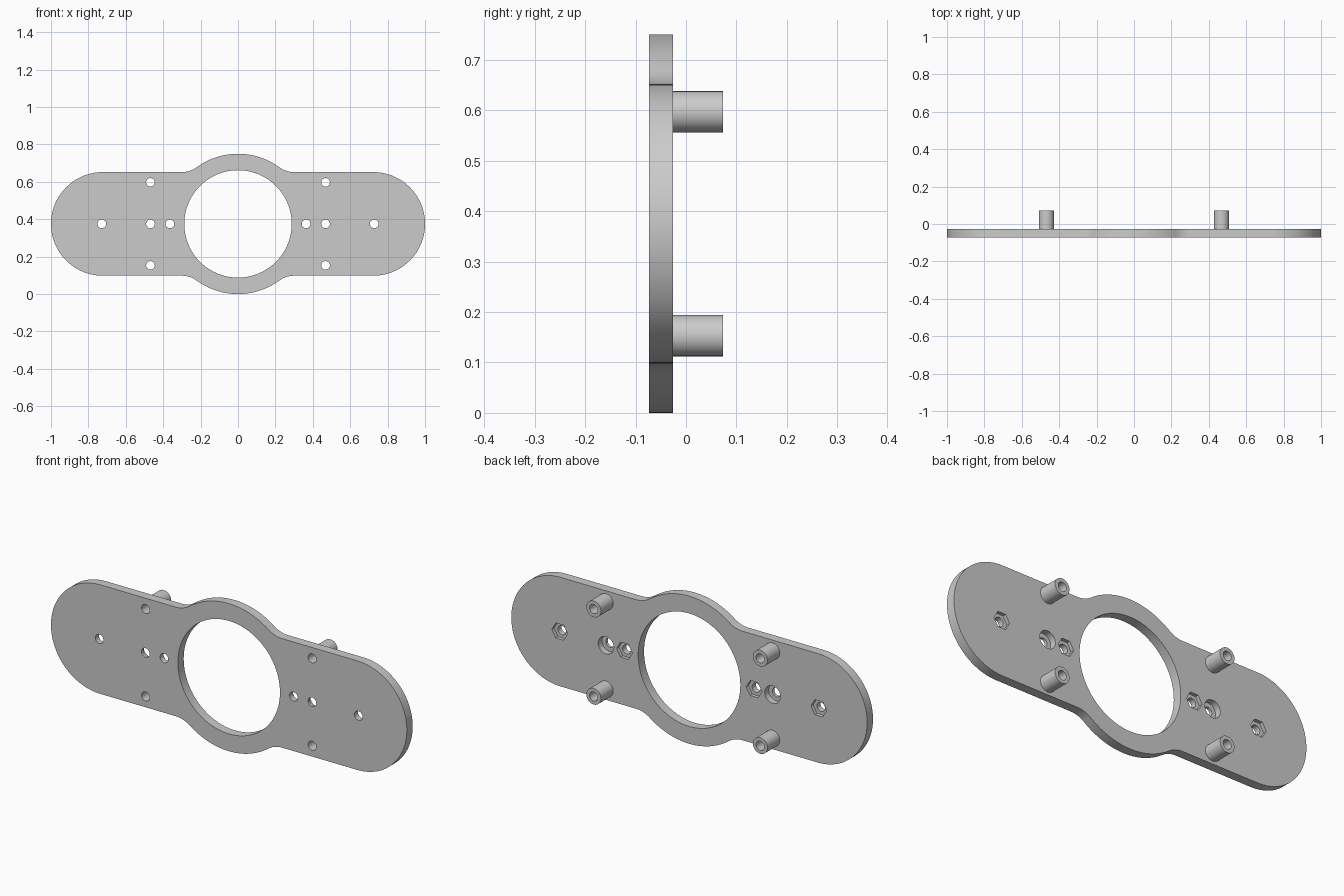
import bpy, bmesh
from math import sin, cos, pi, sqrt, atan2
from mathutils import Matrix

cube = bpy.data.objects.get("Cube")
if cube:
    bpy.data.objects.remove(cube, do_unlink=True)

MID_Z = 0.375                  # height of the long axis
FRONT, BACK, TIP = -0.073, -0.026, 0.073
HALF, RING, BORE = 0.277, 0.375, 0.287
FILLET, HOLE = 0.13, 0.023
POST_X, POST_Z = 0.468, 0.222
NUT_X = (0.364, 0.728)

grey = bpy.data.materials.new("Grey")
grey.use_nodes = True
grey.diffuse_color = (0.6, 0.6, 0.6, 1)
grey.node_tree.nodes["Principled BSDF"].inputs["Base Color"].default_value = (0.6, 0.6, 0.6, 1)


def add_prism(bm, points, y0, y1):
    """Extrude an outline in the xz plane from y0 to y1."""
    face = bm.faces.new([bm.verts.new((x, y0, z + MID_Z)) for x, z in points])
    grown = bmesh.ops.extrude_face_region(bm, geom=[face])["geom"]
    moved = [v for v in grown if isinstance(v, bmesh.types.BMVert)]
    bmesh.ops.translate(bm, vec=(0, y1 - y0, 0), verts=moved)


def arc(cx, cz, r, a0, a1, n):
    return [(cx + r * cos(a0 + (a1 - a0) * i / n), cz + r * sin(a0 + (a1 - a0) * i / n))
            for i in range(n + 1)]


def circle(cx, cz, r, n=32):
    return arc(cx, cz, r, 0, 2 * pi, n)[:-1]


def make_object(name, bm):
    bmesh.ops.recalc_face_normals(bm, faces=bm.faces)
    mesh = bpy.data.meshes.new(name)
    bm.to_mesh(mesh)
    bm.free()
    mesh.materials.append(grey)
    obj = bpy.data.objects.new(name, mesh)
    bpy.context.collection.objects.link(obj)
    return obj


def select(obj):
    bpy.ops.object.select_all(action="DESELECT")
    obj.select_set(True)
    bpy.context.view_layer.objects.active = obj


def smooth(obj):
    select(obj)
    bpy.ops.object.shade_smooth_by_angle(angle=pi / 6)


def cut(target, name, prisms):
    """Subtract a set of separate prisms from the target."""
    bm = bmesh.new()
    for points, y0, y1 in prisms:
        add_prism(bm, points, y0, y1)
    cutter = make_object(name, bm)
    cutter.hide_render = True
    mod = target.modifiers.new(name, "BOOLEAN")
    mod.operation, mod.solver, mod.object = "DIFFERENCE", "EXACT", cutter
    select(target)
    bpy.ops.object.modifier_apply(modifier=mod.name)
    bpy.data.objects.remove(cutter, do_unlink=True)


# Plate outline: quarter of the rounded bar, fillet and ring, then mirrored
fx, fz = sqrt((RING + FILLET) ** 2 - (HALF + FILLET) ** 2), HALF + FILLET
join = atan2(fz, fx)
quarter = arc(1 - HALF, 0, HALF, 0, pi / 2, 24)
quarter += arc(fx, fz, FILLET, -pi / 2, join - pi, 10)
quarter += arc(0, 0, RING, join, pi / 2, 14)[1:]
upper = quarter + [(-x, z) for x, z in reversed(quarter[:-1])]
outline = upper + [(x, -z) for x, z in reversed(upper[1:-1])]

bm = bmesh.new()
add_prism(bm, outline, FRONT, BACK)
plate = make_object("mounting_plate", bm)

# Hexagonal nut pockets and round counterbores in the back
pockets = [(circle(s * x, 0, 0.044, 6), BACK - 0.018, BACK + 0.02) for s in (-1, 1) for x in NUT_X]
pockets += [(circle(s * POST_X, 0, 0.044), BACK - 0.032, BACK + 0.02) for s in (-1, 1)]
cut(plate, "pocket_cutter", pockets)

# Central opening and screw holes
spots = [(s * x, 0) for s in (-1, 1) for x in (*NUT_X, POST_X)]
posts = [(s * POST_X, t * POST_Z) for s in (-1, 1) for t in (-1, 1)]
holes = [(circle(x, z, HOLE), FRONT - 0.02, BACK + 0.02) for x, z in spots + posts]
holes.append((circle(0, 0, BORE, 96), FRONT - 0.02, BACK + 0.02))
cut(plate, "hole_cutter", holes)
smooth(plate)

# Hollow standoffs on the back
for x, z in posts:
    bm = bmesh.new()
    profile = [(0.041, BACK), (0.041, TIP), (HOLE, TIP), (HOLE, BACK)]
    verts = [bm.verts.new((r, y, 0)) for r, y in profile]
    edges = [bm.edges.new((verts[i], verts[(i + 1) % 4])) for i in range(4)]
    bmesh.ops.spin(bm, geom=verts + edges, axis=(0, 1, 0), cent=(0, 0, 0),
                   angle=2 * pi, steps=32, use_merge=True)
    bmesh.ops.remove_doubles(bm, verts=bm.verts, dist=0.0001)
    bmesh.ops.transform(bm, matrix=Matrix.Translation((x, 0, z + MID_Z)), verts=bm.verts)
    side, level = ("left" if x > 0 else "right"), ("upper" if z > 0 else "lower")
    smooth(make_object(f"{level}_{side}_standoff", bm))
